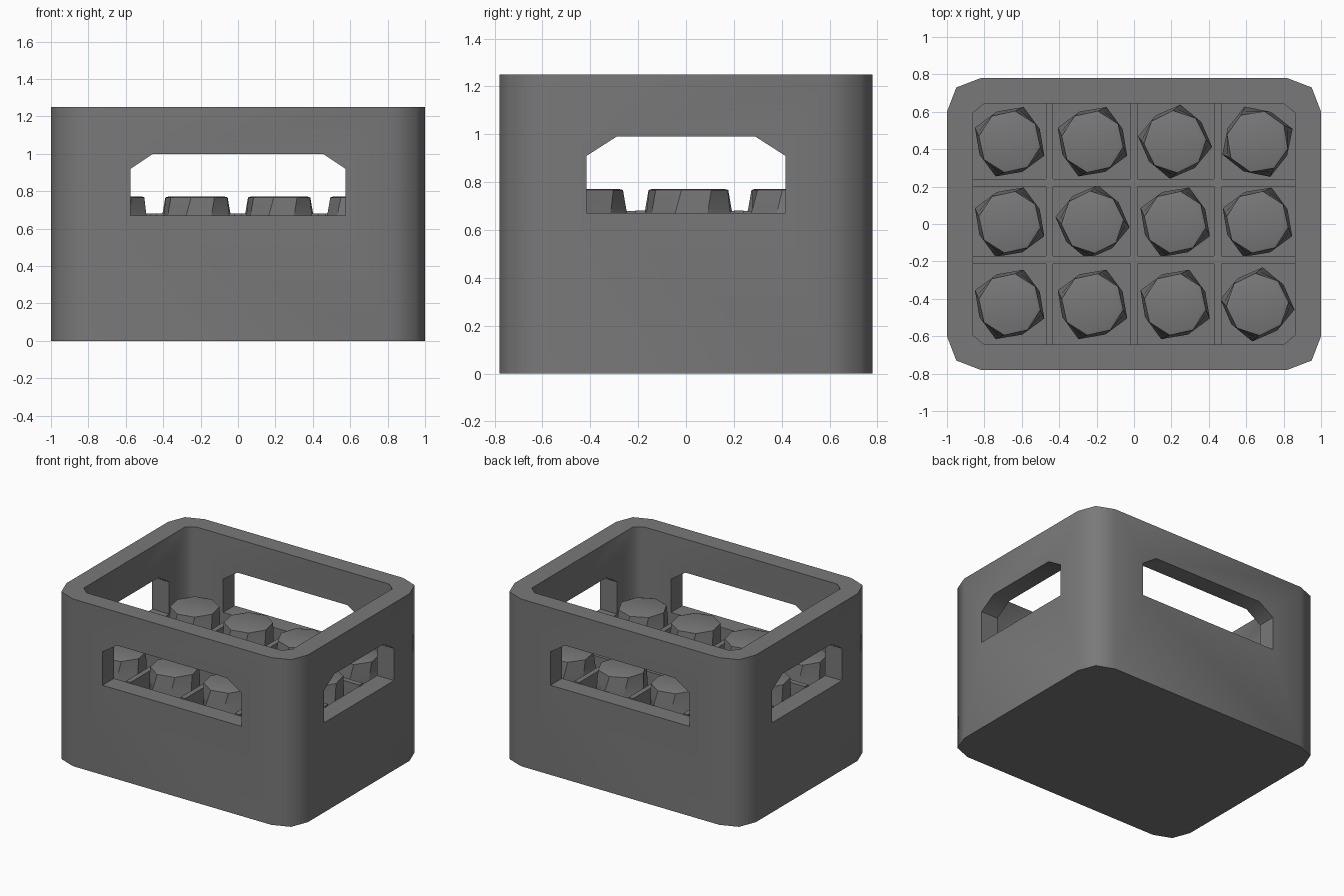
import bpy, bmesh
from math import sin, cos, radians

cube = bpy.data.objects.get("Cube")
if cube:
    bpy.data.objects.remove(cube, do_unlink=True)

grey = bpy.data.materials.new("dark_grey_plastic")
grey.use_nodes = True
colour = (0.19, 0.19, 0.19, 1)
grey.diffuse_color = colour
grey.node_tree.nodes["Principled BSDF"].inputs["Base Color"].default_value = colour


def loft(name, rings, material=grey):
    """Closed solid through rings of matching points."""
    bm = bmesh.new()
    loops = [[bm.verts.new(p) for p in ring] for ring in rings]
    n = len(loops[0])
    for a, b in zip(loops, loops[1:]):
        for i in range(n):
            j = (i + 1) % n
            bm.faces.new((a[i], a[j], b[j], b[i]))
    bm.faces.new(loops[0][::-1])
    bm.faces.new(loops[-1])
    bmesh.ops.recalc_face_normals(bm, faces=bm.faces)
    mesh = bpy.data.meshes.new(name)
    bm.to_mesh(mesh)
    bm.free()
    mesh.materials.append(material)
    obj = bpy.data.objects.new(name, mesh)
    bpy.context.collection.objects.link(obj)
    return obj


def box(name, x0, x1, y0, y1, z0, z1):
    outline = [(x0, y0), (x1, y0), (x1, y1), (x0, y1)]
    return loft(name, [[(x, y, z) for x, y in outline] for z in (z0, z1)])


def mirrored(corner):
    """Repeat the corner points of one quadrant around all four."""
    back = corner[::-1]
    return (corner + [(-x, y) for x, y in back]
            + [(-x, -y) for x, y in corner] + [(x, -y) for x, y in back])


def smooth(obj, angle):
    bpy.ops.object.select_all(action='DESELECT')
    obj.select_set(True)
    bpy.context.view_layer.objects.active = obj
    bpy.ops.object.shade_smooth_by_angle(angle=radians(angle))


def cut(obj, cutter):
    mod = obj.modifiers.new("cut", 'BOOLEAN')
    mod.operation, mod.solver, mod.object = 'DIFFERENCE', 'EXACT', cutter
    bpy.context.view_layer.objects.active = obj
    bpy.ops.object.modifier_apply(modifier=mod.name)
    bpy.data.objects.remove(cutter, do_unlink=True)


# Crate shell with rounded corners and an open top
FLOOR, RIM = 0.1, 1.25
outer = mirrored([(1, 0.6), (0.95, 0.73), (0.82, 0.78)])
inner = mirrored([(0.86, 0.595), (0.8, 0.645)])
crate = loft("crate", [[(x, y, z) for x, y in outer] for z in (0, RIM)])
cut(crate, loft("cavity", [[(x, y, z) for x, y in inner] for z in (FLOOR, RIM + 0.2)]))


# Handle openings through opposite walls
def handle_outline(half, flat, shoulder, top):
    return [(-half, 0.67), (half, 0.67), (half, shoulder),
            (flat, top), (-flat, top), (-half, shoulder)]


long_handle = handle_outline(0.575, 0.455, 0.92, 1.0)
short_handle = handle_outline(0.415, 0.29, 0.91, 0.99)
cut(crate, loft("long_handle", [[(u, d, z) for u, z in long_handle] for d in (-1.2, 1.2)]))
cut(crate, loft("short_handle", [[(d, u, z) for u, z in short_handle] for d in (-1.2, 1.2)]))
smooth(crate, 55)

# Dividers between the bottles
for i, x in enumerate((-0.452, 0, 0.448)):
    box(f"cross_divider_{i + 1}", x - 0.019, x + 0.019, -0.65, 0.65, FLOOR - 0.01, 0.68)
for i, y in enumerate((-0.19, 0.22)):
    box(f"long_divider_{i + 1}", -0.865, 0.865, y - 0.02, y + 0.02, FLOOR - 0.01, 0.682)


# Eight-sided bottles with slightly twisted shoulders
def bottle(name, cx, cy, turn):
    # height, corner radius, side radius, twist
    profile = [(FLOOR, 0.2, 0.175, 0), (0.61, 0.2, 0.175, 0), (0.69, 0.18, 0.172, 6),
               (0.767, 0.167, 0.167, 12), (0.772, 0.15, 0.15, 18)]
    rings = []
    for z, corner, side, twist in profile:
        ring = []
        for k in range(8):
            a = radians(turn + twist + 45 * k)
            r = side if k % 2 else corner
            ring.append((cx + r * cos(a), cy + r * sin(a), z))
        rings.append(ring)
    smooth(loft(name, rings), 30)


turns = {(2, 2): 82, (1, 1): 82, (3, 0): 82, (3, 2): 110}
for row, y in enumerate((-0.43, 0.01, 0.44)):
    for col, x in enumerate((-0.665, -0.222, 0.22, 0.66)):
        bottle(f"bottle_{row + 1}_{col + 1}", x, y, turns.get((col, row), 68))
